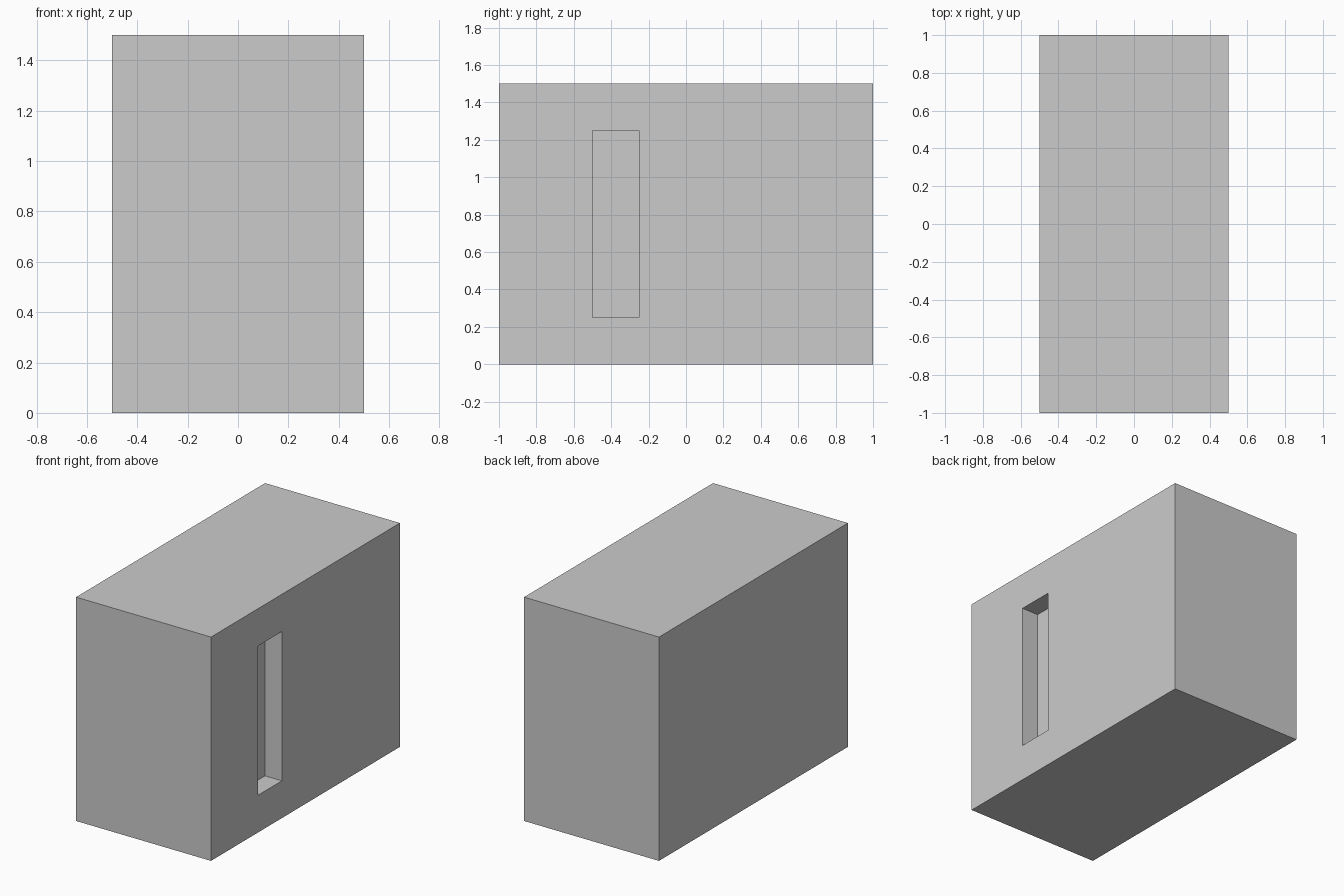
import bpy

if "Cube" in bpy.data.objects:
    bpy.data.objects.remove(bpy.data.objects["Cube"])


def box(name, lo, hi):
    """Axis-aligned box spanning the corners lo and hi."""
    centre = [(a + b) / 2 for a, b in zip(lo, hi)]
    size = [b - a for a, b in zip(lo, hi)]
    bpy.ops.mesh.primitive_cube_add(size=1, location=centre)
    obj = bpy.context.object
    obj.name = obj.data.name = name
    obj.scale = size
    bpy.ops.object.transform_apply(location=False, rotation=False, scale=True)
    return obj


# Solid block
block = box("block", (-0.5, -1, 0), (0.5, 1, 1.5))

# Shallow upright slot in the right side
SLOT_DEPTH = 0.125
cutter = box("slot_cutter", (0.5 - SLOT_DEPTH, -0.5, 0.25), (0.7, -0.25, 1.25))
cutter.hide_render = True
cutter.display_type = 'WIRE'

cut = block.modifiers.new("slot", 'BOOLEAN')
cut.operation = 'DIFFERENCE'
cut.solver = 'EXACT'
cut.object = cutter
